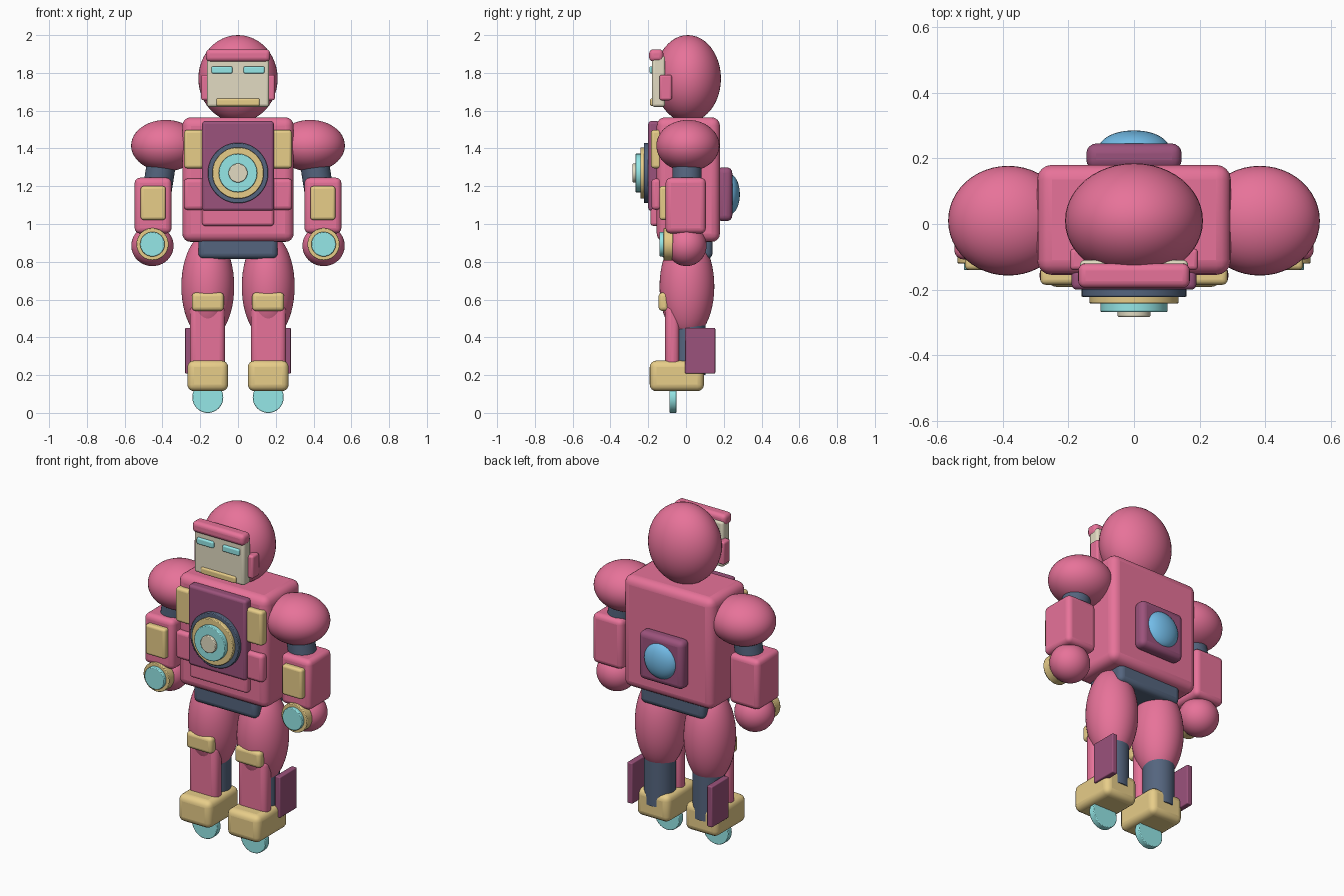
import bpy
import math
from mathutils import Vector

if "Cube" in bpy.data.objects:
    bpy.data.objects.remove(bpy.data.objects["Cube"])


def material(name, r, g, b):
    m = bpy.data.materials.new(name)
    m.diffuse_color = (r, g, b, 1)
    m.use_nodes = True
    m.node_tree.nodes["Principled BSDF"].inputs["Base Color"].default_value = m.diffuse_color
    return m


PINK = material("pink", 0.80, 0.17, 0.32)
PURPLE = material("purple", 0.33, 0.085, 0.20)
GOLD = material("gold", 0.80, 0.61, 0.25)
CYAN = material("cyan", 0.30, 0.80, 0.80)
BLUE = material("blue", 0.17, 0.50, 0.80)
DARK = material("dark", 0.09, 0.13, 0.21)
CREAM = material("cream", 0.76, 0.71, 0.54)


def finish(name, mat):
    o = bpy.context.object
    o.name = name
    o.data.materials.append(mat)
    bpy.ops.object.shade_smooth_by_angle(angle=math.radians(35))
    return o


def bevel(o, width, segments=4):
    b = o.modifiers.new("bevel", "BEVEL")
    b.width = width
    b.segments = segments
    b.limit_method = "ANGLE"
    b.angle_limit = math.radians(40)


def box(name, mat, x, y, z, r):
    """Rounded box from (min, max) ranges on each axis."""
    mid = [(a + b) / 2 for a, b in (x, y, z)]
    bpy.ops.mesh.primitive_cube_add(size=1, location=mid)
    bpy.context.object.scale = [b - a for a, b in (x, y, z)]
    bpy.ops.object.transform_apply(location=False, rotation=False, scale=True)
    o = finish(name, mat)
    bevel(o, r)
    return o


def ball(name, mat, centre, radii):
    bpy.ops.mesh.primitive_uv_sphere_add(segments=48, ring_count=24, radius=1, location=centre)
    bpy.context.object.scale = radii
    bpy.ops.object.transform_apply(location=False, rotation=False, scale=True)
    return finish(name, mat)


def rod(name, mat, a, b, r, edge=0):
    """Cylinder from point a to point b."""
    a, b = Vector(a), Vector(b)
    d = b - a
    bpy.ops.mesh.primitive_cylinder_add(vertices=48, radius=r, depth=d.length, location=(a + b) / 2,
                                        rotation=d.to_track_quat("Z", "Y").to_euler())
    o = finish(name, mat)
    if edge:
        bevel(o, edge, 2)
    return o


def disc(name, mat, x, z, y, r):
    return rod(name, mat, (x, y[0], z), (x, y[1], z), r, 0.004)


def span(s, a, b):
    """Range a..b, mirrored for the other side."""
    return tuple(sorted((s * a, s * b)))


# head and face
ball("head", PINK, (0, 0.01, 1.77), (0.21, 0.175, 0.23))
box("face_plate", CREAM, (-0.165, 0.165), (-0.18, -0.11), (1.62, 1.89), 0.015)
box("brow", PINK, (-0.17, 0.17), (-0.195, -0.12), (1.86, 1.925), 0.022)
box("mouth", GOLD, (-0.115, 0.115), (-0.19, -0.165), (1.625, 1.665), 0.01)

# torso
box("torso", PINK, (-0.295, 0.295), (-0.155, 0.18), (0.905, 1.565), 0.045)
box("chest_plate", PURPLE, (-0.19, 0.19), (-0.2, -0.14), (1.07, 1.545), 0.016)
box("belly_plate", PINK, (-0.19, 0.19), (-0.188, -0.14), (0.99, 1.2), 0.016)
box("pelvis", DARK, (-0.21, 0.21), (-0.13, 0.14), (0.815, 0.95), 0.03)

# stacked chest light
for name, mat, y, r in (("light_base", DARK, (-0.222, -0.19), 0.16),
                        ("light_ring", GOLD, (-0.242, -0.21), 0.136),
                        ("light_lens", CYAN, (-0.268, -0.23), 0.102),
                        ("light_core", CREAM, (-0.283, -0.25), 0.05)):
    disc(name, mat, 0, 1.27, y, r)

# back pack
box("back_pack", PURPLE, (-0.145, 0.145), (0.165, 0.245), (1.015, 1.30), 0.03)
ball("back_dome", BLUE, (0, 0.23, 1.157), (0.107, 0.055, 0.107))

for s, side in ((-1, "right"), (1, "left")):
    def n(part):
        return f"{side}_{part}"

    # face details
    box(n("eye"), CYAN, span(s, 0.03, 0.14), (-0.193, -0.165), (1.797, 1.835), 0.008)
    box(n("cheek"), PINK, span(s, 0.14, 0.195), (-0.14, -0.075), (1.655, 1.79), 0.012)

    # chest details
    box(n("chest_panel"), GOLD, span(s, 0.165, 0.285), (-0.185, -0.13), (1.295, 1.498), 0.016)
    box(n("rib_panel"), PINK, span(s, 0.16, 0.287), (-0.183, -0.13), (1.075, 1.24), 0.02)

    # arm
    ball(n("shoulder"), PINK, (s * 0.383, 0.01, 1.415), (0.183, 0.167, 0.136))
    rod(n("upper_arm"), DARK, (s * 0.39, 0.005, 1.42), (s * 0.44, 0.005, 1.1), 0.077)
    box(n("forearm"), PINK, span(s, 0.352, 0.547), (-0.108, 0.105), (0.95, 1.245), 0.028)
    box(n("forearm_panel"), GOLD, span(s, 0.383, 0.515), (-0.14, -0.09), (1.022, 1.2), 0.014)
    ball(n("hand"), PINK, (s * 0.453, 0.002, 0.885), (0.112, 0.107, 0.108))
    disc(n("palm_ring"), GOLD, s * 0.453, 0.893, (-0.12, -0.07), 0.085)
    disc(n("palm_light"), CYAN, s * 0.453, 0.893, (-0.14, -0.10), 0.065)

    # leg
    ball(n("thigh"), PINK, (s * 0.16, 0.005, 0.67), (0.14, 0.145, 0.28))
    rod(n("calf"), DARK, (s * 0.16, 0.015, 0.2), (s * 0.16, 0.015, 0.56), 0.087)
    box(n("shin"), PINK, span(s, 0.069, 0.255), (-0.11, -0.035), (0.2, 0.57), 0.03)
    box(n("knee"), GOLD, span(s, 0.075, 0.244), (-0.145, -0.09), (0.54, 0.637), 0.02)
    box(n("calf_fin"), PURPLE, span(s, 0.245, 0.28), (-0.005, 0.155), (0.208, 0.45), 0.006)
    box(n("boot"), GOLD, span(s, 0.052, 0.268), (-0.192, 0.095), (0.115, 0.277), 0.035)
    disc(n("boot_jet"), CYAN, s * 0.16, 0.082, (-0.087, -0.05), 0.082)
